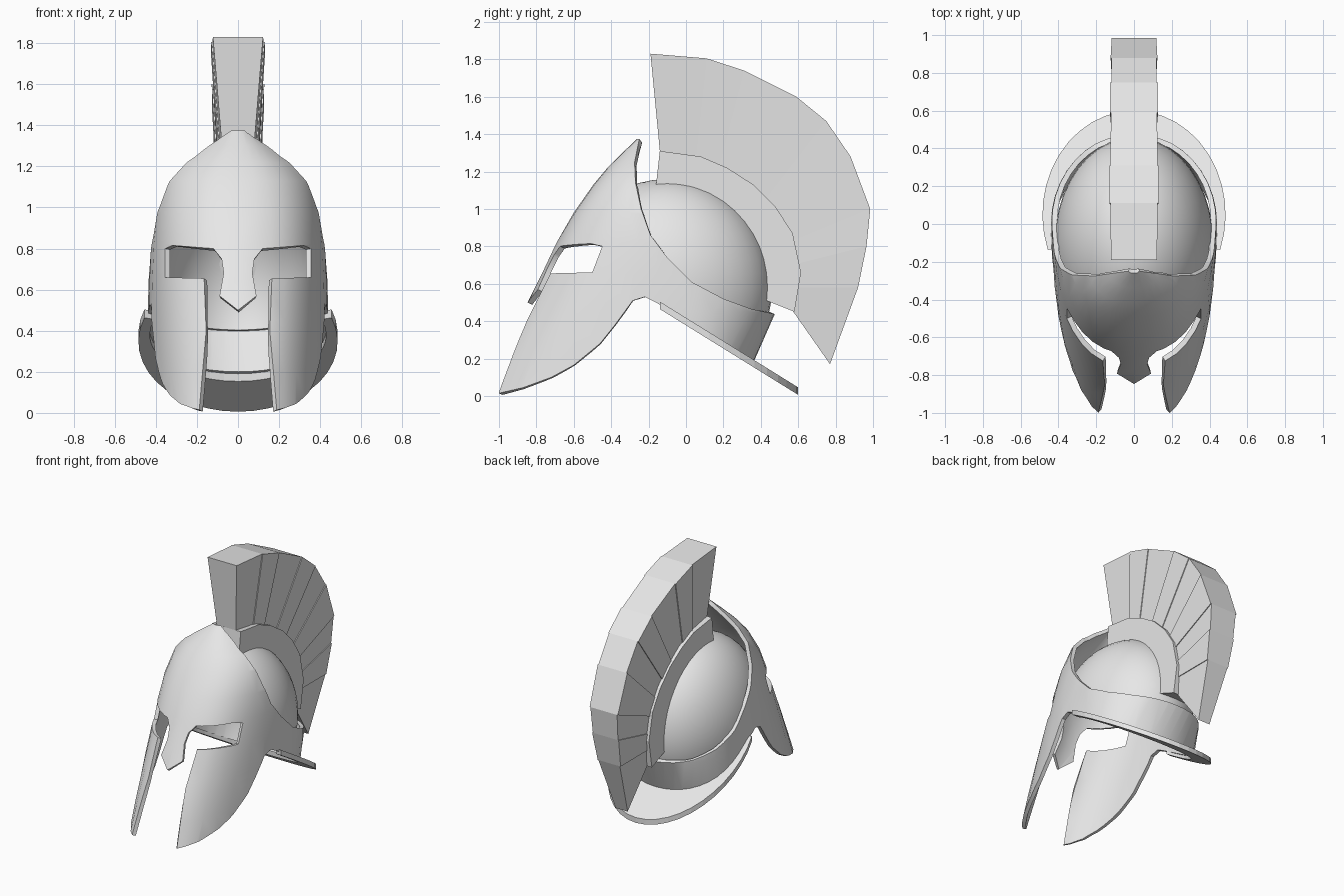
import bpy, bmesh, math

if "Cube" in bpy.data.objects:
    bpy.data.objects.remove(bpy.data.objects["Cube"])

metal = bpy.data.materials.new("pale_grey")
metal.use_nodes = True
metal.diffuse_color = (0.8, 0.8, 0.8, 1)
metal.node_tree.nodes["Principled BSDF"].inputs["Base Color"].default_value = (0.8, 0.8, 0.8, 1)


def make(name, verts, faces):
    mesh = bpy.data.meshes.new(name)
    mesh.from_pydata(verts, [], faces)
    bm = bmesh.new()
    bm.from_mesh(mesh)
    bmesh.ops.recalc_face_normals(bm, faces=bm.faces)
    bm.to_mesh(mesh)
    bm.free()
    mesh.materials.append(metal)
    obj = bpy.data.objects.new(name, mesh)
    bpy.context.collection.objects.link(obj)
    return obj


def select(obj):
    bpy.ops.object.select_all(action='DESELECT')
    obj.select_set(True)
    bpy.context.view_layer.objects.active = obj


def prism(name, points, place, lo, hi):
    """Extrude a 2D outline between lo and hi; place() maps it to space."""
    n = len(points)
    verts = [place(a, b, d) for d in (lo, hi) for a, b in points]
    sides = [(i, (i + 1) % n, (i + 1) % n + n, i + n) for i in range(n)]
    return make(name, verts, sides + [tuple(range(n)), tuple(range(n, 2 * n))])


def side_view(y, z, x):
    return (x, y, z)


def front_view(x, z, y):
    return (x, y, z)


def thicken(obj, amount):
    select(obj)
    mod = obj.modifiers.new("thickness", 'SOLIDIFY')
    mod.thickness = amount
    mod.offset = -1
    bpy.ops.object.modifier_apply(modifier=mod.name)


def cut(obj, cutter, operation):
    select(obj)
    mod = obj.modifiers.new("cut", 'BOOLEAN')
    mod.operation = operation
    mod.solver = 'EXACT'
    mod.object = cutter
    bpy.ops.object.modifier_apply(modifier=mod.name)
    bpy.data.objects.remove(cutter)


def drop_cut_walls(obj):
    """Keep only the curved skin: cut walls lie square to the x or y axis."""
    bm = bmesh.new()
    bm.from_mesh(obj.data)
    bm.normal_update()
    walls = [f for f in bm.faces if min(abs(f.normal.x), abs(f.normal.y)) < .0005]
    bmesh.ops.delete(bm, geom=walls, context='FACES')
    bm.to_mesh(obj.data)
    bm.free()


def smooth(obj, angle=30):
    select(obj)
    bpy.ops.object.shade_smooth_by_angle(angle=math.radians(angle))


def sgnpow(v, p):
    return math.copysign(abs(v) ** p, v)


def grid_faces(rows, cols):
    return [(r * cols + c, r * cols + (c + 1) % cols,
             (r + 1) * cols + (c + 1) % cols, (r + 1) * cols + c)
            for r in range(rows - 1) for c in range(cols)]


# Face shell: stacked oval sections (height, half width, front, back)
sections = [(-.05, .43, -1.1, .26), (.2, .44, -.98, .37), (.45, .44, -.86, .48),
            (.65, .435, -.76, .48), (.82, .427, -.68, .46), (.98, .41, -.6, .42),
            (1.13, .372, -.495, .4), (1.22, .3, -.42, .35), (1.3, .2, -.34, .3),
            (1.39, .06, -.245, .2)]
SEG = 40
verts = []
for z, w, front, back in sections:
    for i in range(SEG):
        t = 2 * math.pi * i / SEG - math.pi / 2
        power = .84 if math.sin(t) < 0 else 1
        c, s = sgnpow(math.cos(t), power), sgnpow(math.sin(t), power)
        y = -front * s if s < 0 else back * s
        if i == 0 and .4 < z < .9:
            y -= .012          # crease down the nose guard
        verts.append((w * c, y, z))
caps = [tuple(range(SEG)), tuple(range(SEG * (len(sections) - 1), SEG * len(sections)))]
shell = make("face_shell", verts, grid_faces(len(sections), SEG) + caps)

# Side outline: swept rear edge, neck band and pointed cheek guards
rear_edge = [(-.25, 1.375), (-.275, 1.25), (-.27, 1.14), (-.24, 1.0), (-.19, .86),
             (-.1, .74), (.03, .61), (.2, .52), (.35, .465), (.6, .41)]
lower_edge = [(.6, .05), (-.16, .5), (-.22, .53), (-.285, .51), (-.38, .38), (-.46, .28),
              (-.6, .165), (-.72, .1), (-.87, .045), (-1, .015), (-1.3, 0)]
outline = rear_edge + lower_edge + [(-1.3, 1.375)]
cut(shell, prism("side_cutter", outline, side_view, -1, 1), 'INTERSECT')

# Eye openings and mouth slot, leaving the nose guard
half = [(.09, .57), (.07, .68), (.08, .75), (.12, .8), (.32, .815), (.355, .8),
        (.355, .66), (.165, .655), (.155, .4), (.19, 0), (.2, -.2)]
opening = [(0, .5)] + half + [(-x, z) for x, z in reversed(half)]
cut(shell, prism("face_cutter", opening, front_view, -1.5, -.2), 'DIFFERENCE')
drop_cut_walls(shell)
thicken(shell, .028)
smooth(shell)

# Skull dome, trimmed just under the face shell's rear edge
bpy.ops.mesh.primitive_uv_sphere_add(segments=40, ring_count=24, location=(0, -.1, .58))
dome = bpy.context.object
dome.name = "skull_dome"
dome.scale = (.42, .56, .58)
bpy.ops.object.transform_apply(location=True, rotation=False, scale=True)
dome.data.materials.append(metal)
thicken(dome, .025)
trim = [(-.8, .86), (-.25, .85), (-.14, .7), (.03, .55), (.2, .45), (.6, .36),
        (.6, 1.5), (-.8, 1.5)]
cut(dome, prism("dome_cutter", trim, side_view, -1, 1), 'INTERSECT')
smooth(dome)

# Neck guard: flat sloping crescent
steps = 24
verts = []
for k in range(steps + 1):
    t = math.radians(-20 + 220 * k / steps)
    c, s = math.cos(t), math.sin(t)
    for x, y in ((.43 * c, .362 * s), (.485 * c, .05 + .55 * s)):
        z = .5 - .62 * (y + .16)
        verts += [(x, y, z + .017), (x, y, z - .023)]
faces = [(0, 1, 3, 2), tuple(4 * steps + j for j in (0, 2, 3, 1))]
for k in range(steps):
    a, b = 4 * k, 4 * k + 4
    faces += [(a + p, a + q, b + q, b + p) for p, q in ((0, 2), (2, 3), (3, 1), (1, 0))]
make("neck_guard", verts, faces)

# Crest holder: curved block following the dome
top = [(-.14, 1.31), (.08, 1.28), (.22, 1.22), (.36, 1.13), (.48, 1.01), (.57, .87),
       (.615, .66), (.58, .45)]
under = [(.43, .51), (.42, .65), (.38, .8), (.3, .92), (.2, 1.0), (.05, 1.08), (-.16, 1.13)]
holder = prism("crest_holder", top + under, side_view, -.12, .12)

# Plume: fan of wedge panels (y, z, half width), flaring up and tapering to the tail
rim = [(-.19, 1.83, .122), (.11, 1.805, .125), (.31, 1.74, .125), (.59, 1.6, .122),
       (.75, 1.47, .12), (.88, 1.28, .118), (.985, 1.0, .112), (.965, .8, .105),
       (.92, .58, .09), (.77, .17, .05)]
root = [(-.135, 1.26, .075), (.05, 1.25, .085), (.17, 1.2, .09), (.3, 1.12, .095),
        (.41, 1.03, .095), (.49, .93, .095), (.55, .82, .095), (.57, .7, .095),
        (.57, .58, .09), (.56, .47, .08)]
for i in range(len(rim) - 1):
    step = .006 * (i % 2)
    corners = [root[i], rim[i], rim[i + 1], root[i + 1]]
    verts = [(side * (w + step), y, z) for side in (-1, 1) for y, z, w in corners]
    faces = [(j, (j + 1) % 4, (j + 1) % 4 + 4, j + 4) for j in range(4)]
    make(f"plume_panel_{i + 1}", verts, faces + [(0, 1, 2, 3), (4, 5, 6, 7)])
